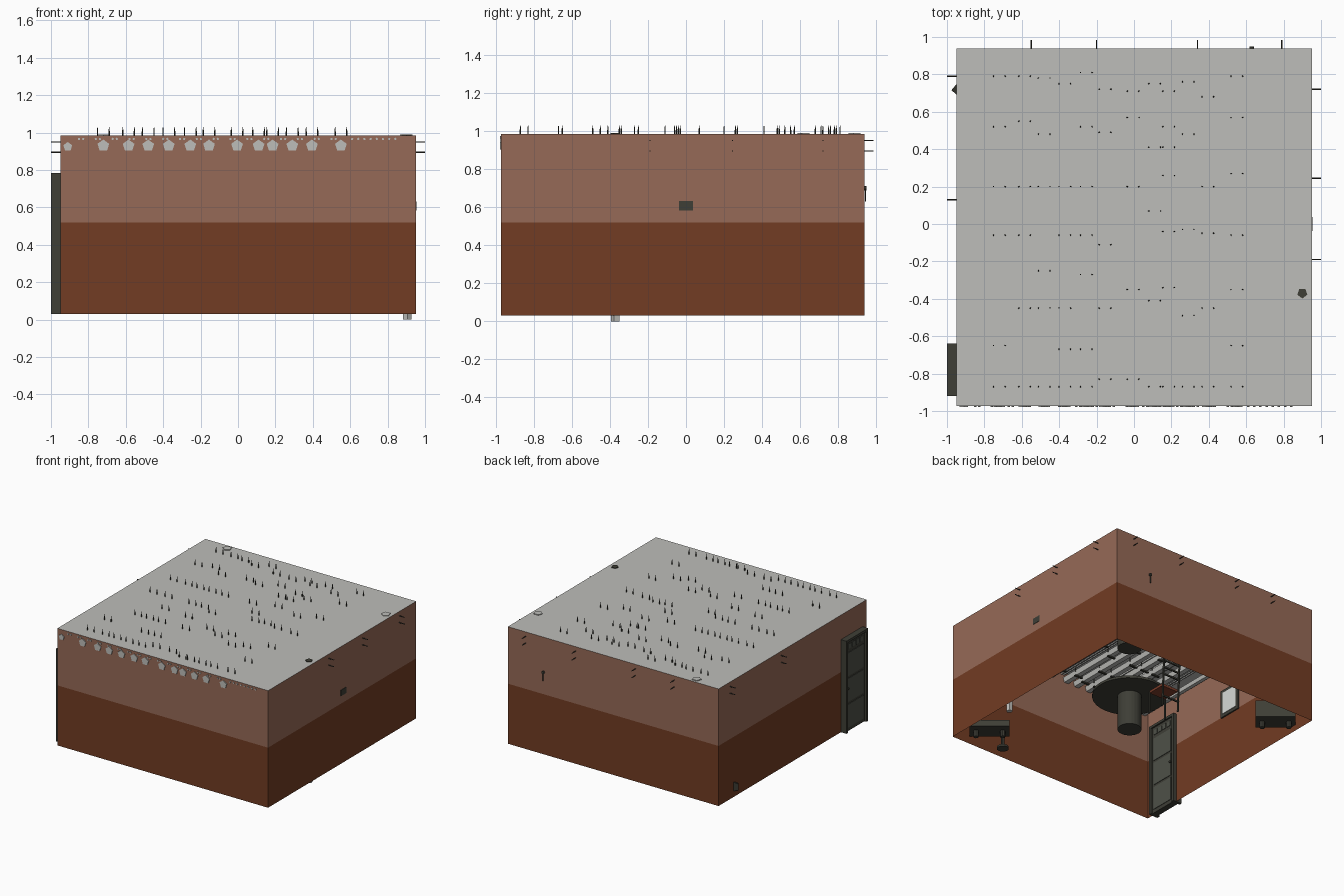
import bpy, bmesh, math
from mathutils import Vector, Matrix

cube = bpy.data.objects.get("Cube")
if cube:
    bpy.data.objects.remove(cube)


def material(name, rgb):
    linear = [(c / 255 / 12.92 if c < 11 else ((c / 255 + .055) / 1.055) ** 2.4) for c in rgb]
    m = bpy.data.materials.new(name)
    m.use_nodes = True
    m.diffuse_color = (*linear, 1)
    m.node_tree.nodes["Principled BSDF"].inputs["Base Color"].default_value = (*linear, 1)
    return m


UPPER = material("upper wall brown", (150, 106, 87))
LOWER = material("lower wall brown", (114, 60, 35))
GREY = material("pipe grey", (190, 190, 186))
DARK = material("dark metal", (62, 62, 54))
PANEL = material("door panel", (78, 80, 72))
SEAT = material("seat rust", (125, 62, 42))
PALE = material("mirror pale", (215, 218, 215))


def finish(name, bm, *mats):
    mesh = bpy.data.meshes.new(name)
    bm.normal_update()
    bm.to_mesh(mesh)
    bm.free()
    ob = bpy.data.objects.new(name, mesh)
    for m in mats:
        mesh.materials.append(m)
    bpy.context.collection.objects.link(ob)
    return ob


def add_box(bm, lo, hi):
    lo, hi = Vector(lo), Vector(hi)
    size = Matrix.Diagonal((*(hi - lo), 1))
    bmesh.ops.create_cube(bm, size=1, matrix=Matrix.Translation((lo + hi) / 2) @ size)


def add_rod(bm, a, b, r, sides=5, r2=None):
    a, b = Vector(a), Vector(b)
    d = b - a
    turn = d.to_track_quat('Z', 'Y').to_matrix().to_4x4()
    bmesh.ops.create_cone(bm, cap_ends=True, segments=sides, radius1=r, radius2=r if r2 is None else r2,
                          depth=d.length, matrix=Matrix.Translation((a + b) / 2) @ turn)


def rods(name, mat, items):
    bm = bmesh.new()
    for item in items:
        add_rod(bm, *item)
    return finish(name, bm, mat)


def boxes(name, mat, items):
    bm = bmesh.new()
    for lo, hi in items:
        add_box(bm, lo, hi)
    return finish(name, bm, mat)


# Room shell: open underneath, walls split into two colour bands
X0, X1, Y0, Y1, FLOOR, TOP = -.95, .952, -.972, .937, .03, .985
bm = bmesh.new()
add_box(bm, (X0, Y0, FLOOR), (X1, Y1, TOP))
bm.normal_update()
bmesh.ops.delete(bm, geom=[f for f in bm.faces if f.normal.z < -.5], context='FACES')
bmesh.ops.bisect_plane(bm, geom=bm.verts[:] + bm.edges[:] + bm.faces[:],
                       plane_co=(0, 0, .52), plane_no=(0, 0, 1))
bm.normal_update()
for f in bm.faces:
    if f.normal.z > .5:
        f.material_index = 2
    elif f.calc_center_median().z < .52:
        f.material_index = 1
finish("room_shell", bm, UPPER, LOWER, GREY)

# Ceiling pipes with hanger rods that pierce the roof
HANGERS = {
    -.72: (.79, .52, .2, -.06, -.65, -.87), -.585: (.79, .55, .2, -.06, -.45, -.87),
    -.48: (.78, .48, .2, -.25, -.45, -.87), -.37: (.75, .2, -.06, -.45, -.67, -.87),
    -.255: (.81, .52, .2, -.06, -.27, -.67, -.87), -.155: (.72, .49, -.11, -.45, -.83),
    -.005: (.71, .57, .2, -.35, -.83), .11: (.75, .41, .07, -.41, -.87),
    .185: (.71, .52, .41, .26, -.04, -.34, -.87), .29: (.76, .48, -.03, -.49, -.87),
    .395: (.68, .2, -.05, -.45, -.87), .55: (.79, .57, .27, -.06, -.35, -.65, -.87)}
pipes, hanger_rods, straps = [], [], []
for x, ys in HANGERS.items():
    pipes.append(((x, Y0 - .006, .93), (x, .89, .93), .033))
    for y in ys:
        for s in (-.031, .031):
            hanger_rods.append(((x + s, y, .93), (x + s, y, 1.005), .004))
            hanger_rods.append(((x + s, y, 1.005), (x + s, y, 1.03), .004, 5, .001))
        straps.append(((x - .035, y - .008, .89), (x + .035, y + .008, .9)))
rods("ceiling_pipes", GREY, pipes)
rods("hanger_rods", DARK, hanger_rods)
boxes("pipe_straps", DARK, straps)

# Small conduits ending at the front wall
conduit_x = [-.84 + .09 * i + s for i in range(16) for s in (-.01, .012)]
conduit_x += [.61 + .033 * i for i in range(8)]
rods("small_conduits", GREY, [((x, Y0 - .006, .966), (x, .9, .966), .007) for x in conduit_x])

# Pipes along the walls and the upright ones in the corners
rods("wall_pipes", GREY, [
    ((-.91, Y0 - .006, .925), (-.91, .89, .925), .025),
    ((-.91, .89, .925), (.9, .89, .925), .025),
    ((.9, .89, .925), (.9, -.37, .925), .025),
    ((-.72, .89, .9), (-.72, .89, TOP + .006), .035),
    ((.9, .62, .9), (.9, .62, TOP + .006), .035),
    ((.905, -.37, 0), (.905, -.37, TOP), .024)])
rods("upright_pipe_cap", DARK, [((.9, -.37, TOP - .01), (.9, -.37, TOP + .006), .028)])

# Wall bracket pins poking outside
pins = []
for z in (.95, .895):
    pins += [((.88, y, z), (1, y, z), .0035) for y in (.72, .245, -.19)]
    pins += [((-.88, y, z), (-1, y, z), .0035) for y in (.79, .13)]
    pins += [((x, .87, z), (x, .985, z), .0035) for x in (-.55, -.2, .34, .79)]
rods("bracket_pins", DARK, pins)

# Outside fittings: wall plate and hook
boxes("wall_plate", DARK, [((X1 - .01, -.037, .583), (X1 + .003, .037, .632))])
rods("wall_hook", DARK, [((.63, Y1, .7), (.63, Y1 + .012, .7), .012, 8),
                         ((.63, Y1 + .006, .7), (.63, Y1 + .006, .63), .004)])

# Door through the wall: frame, leaf, panels and vent slots on both faces
DY0, DY1 = -.92, -.64
boxes("door_frame", DARK, [
    ((-1, DY0, FLOOR), (-.92, DY0 + .022, .785)),
    ((-1, DY1 - .022, FLOOR), (-.92, DY1, .785)),
    ((-1, DY0, .765), (-.92, DY1, .785))])
boxes("door_leaf", DARK, [((-.982, DY0 + .02, FLOOR), (-.932, DY1 - .02, .77))])
panels, slots = [], []
for face in (-.982, -.932):
    for z0, z1 in ((.06, .25), (.27, .46), (.48, .67)):
        panels.append(((face - .004, DY0 + .04, z0), (face + .004, DY1 - .04, z1)))
    for i in range(4):
        y = DY0 + .045 + i * .05
        slots.append(((face - .004, y, .7), (face + .004, y + .038, .74)))
boxes("door_panels", PANEL, panels)
boxes("door_slots", PANEL, slots)
rods("door_handles", DARK, [((-.995, -.68, .38), (-.915, -.68, .38), .009, 8)])

# Round table and the lamp drum above it
TX, TY = .01, -.04
rods("table_top", DARK, [((TX, TY, .315), (TX, TY, .335), .28, 32)])
rods("table_pedestal", DARK, [((TX, TY, FLOOR), (TX, TY, .315), .09, 24)])
rods("ceiling_drum", DARK, [((TX, TY, .73), (TX, TY, TOP - .005), .09, 24)])

# Chair beside the table
CX, CY, W = -.02, .32, .075
legs = []
for s in (-W, W):
    legs.append(((CX + s, CY - W, FLOOR), (CX + s, CY - W, .21), .008))
    legs.append(((CX + s, CY + W, FLOOR), (CX + s, CY + W + .02, .43), .008))
for z in (.11, .3, .36, .42):
    legs.append(((CX - W, CY + W + .01, z), (CX + W, CY + W + .01, z), .009))
rods("chair_frame", DARK, legs)
boxes("chair_seat", SEAT, [((CX - W, CY - W, .2), (CX + W, CY + W, .22))])

# Framed mirror on the inside of the right wall
boxes("mirror_frame", DARK, [((X0 + .001, -.11, .51), (X0 + .012, .09, .74))])
boxes("mirror_glass", PALE, [((X0 + .012, -.085, .535), (X0 + .016, .065, .715))])


# Corner consoles: sloped bodies on a post with a jointed arm
def console(name, x, y, angle):
    place = Matrix.Translation((x, y, 0)) @ Matrix.Rotation(angle, 4, 'Z')
    profile = [(-.08, .08), (.08, .08), (.08, .13), (-.08, .22)]
    bm = bmesh.new()
    face = bm.faces.new([bm.verts.new((-.15, p, z)) for p, z in profile])
    new = bmesh.ops.extrude_face_region(bm, geom=[face])["geom"]
    bmesh.ops.translate(bm, vec=(.3, 0, 0), verts=[v for v in new if isinstance(v, bmesh.types.BMVert)])
    bmesh.ops.recalc_face_normals(bm, faces=bm.faces)
    for s in (-.1, .1):
        add_rod(bm, (s, 0, FLOOR), (s, 0, .1), .02, 8)
    add_rod(bm, (.1, -.03, .18), (.04, -.06, .32), .014, 8)
    add_rod(bm, (.04, -.06, .32), (-.1, -.04, .36), .014, 8)
    finish(name, bm, DARK).matrix_world = place


console("left_console", .74, -.8, math.radians(-40))
console("right_console", -.81, .68, math.radians(140))

# Stool next to the left console
rods("stool", DARK, [((.55, -.87, FLOOR), (.55, -.87, .045), .045, 12),
                     ((.55, -.87, .04), (.55, -.87, .17), .012, 8),
                     ((.55, -.87, .17), (.55, -.87, .19), .05, 12)])
